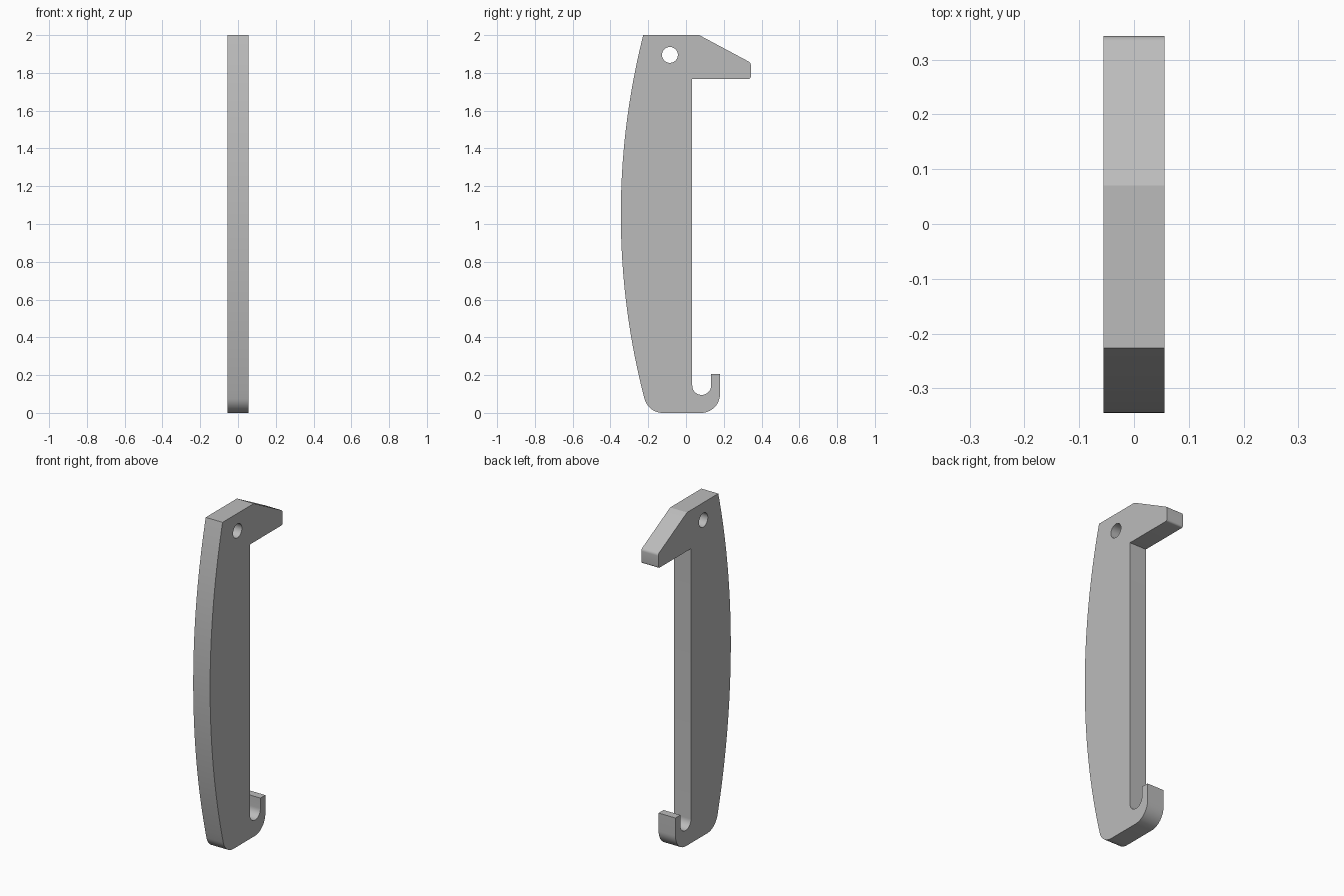
import bpy, bmesh
from math import cos, sin, radians, asin, degrees, sqrt

cube = bpy.data.objects.get("Cube")
if cube:
    bpy.data.objects.remove(cube, do_unlink=True)

THICK = 0.112


def arc(cy, cz, r, start, end, steps):
    """Points along a circular arc in the side plane, angles in degrees."""
    angles = [radians(start + (end - start) * i / steps) for i in range(steps + 1)]
    return [(cy + r * cos(a), cz + r * sin(a)) for a in angles]


# Bowed front edge, with a bottom fillet tangent to it
R, CY, CZ, FILLET = 3.86, 3.515, 1.05, 0.1
fillet_y = CY - sqrt((R - FILLET) ** 2 - (CZ - FILLET) ** 2)
tangent = degrees(asin((CZ - FILLET) / (R - FILLET)))
top = degrees(asin((2 - CZ) / R))

outline = (
    arc(CY, CZ, R, 180 - top, 180 + tangent, 40)                    # bowed edge
    + arc(fillet_y, FILLET, FILLET, 180 + tangent, 270, 12)[1:]     # bottom fillet
    + arc(0.08, 0.1, 0.1, 270, 360, 14)                             # hook outside
    + [(0.18, 0.207), (0.133, 0.207)]                               # hook tip
    + arc(0.083, 0.145, 0.05, 0, -180, 20)                          # hook inside
    + [(0.033, 1.768)]                                              # inner corner
    + arc(0.331, 1.78, 0.012, 270, 360, 5)                          # beak lower corner
    + arc(0.323, 1.842, 0.02, 0, 62, 6)                             # beak upper corner
    + [(0.07, 2.0)]                                                 # top of slope
)
hole = arc(-0.085, 1.895, 0.042, 0, 360, 32)[:-1]

# Fill the profile around the hole and extrude it to thickness
bm = bmesh.new()
for loop in (outline, hole):
    verts = [bm.verts.new((-THICK / 2, y, z)) for y, z in loop]
    for a, b in zip(verts, verts[1:] + verts[:1]):
        bm.edges.new((a, b))
bmesh.ops.triangle_fill(bm, edges=bm.edges[:], use_beauty=True)
extruded = bmesh.ops.extrude_face_region(bm, geom=bm.faces[:], use_keep_orig=True)["geom"]
bmesh.ops.translate(bm, vec=(THICK, 0, 0),
                    verts=[g for g in extruded if isinstance(g, bmesh.types.BMVert)])
bmesh.ops.recalc_face_normals(bm, faces=bm.faces[:])
mesh = bpy.data.meshes.new("hooked_plate")
bm.to_mesh(mesh)
bm.free()

# Plain grey
grey = bpy.data.materials.new("plain_grey")
grey.use_nodes = True
colour = (0.5, 0.5, 0.5, 1)
grey.diffuse_color = colour
grey.node_tree.nodes["Principled BSDF"].inputs["Base Color"].default_value = colour
mesh.materials.append(grey)

plate = bpy.data.objects.new("hooked_plate", mesh)
bpy.context.collection.objects.link(plate)
bpy.ops.object.select_all(action="DESELECT")
plate.select_set(True)
bpy.context.view_layer.objects.active = plate
bpy.ops.object.shade_smooth_by_angle(angle=radians(25))
